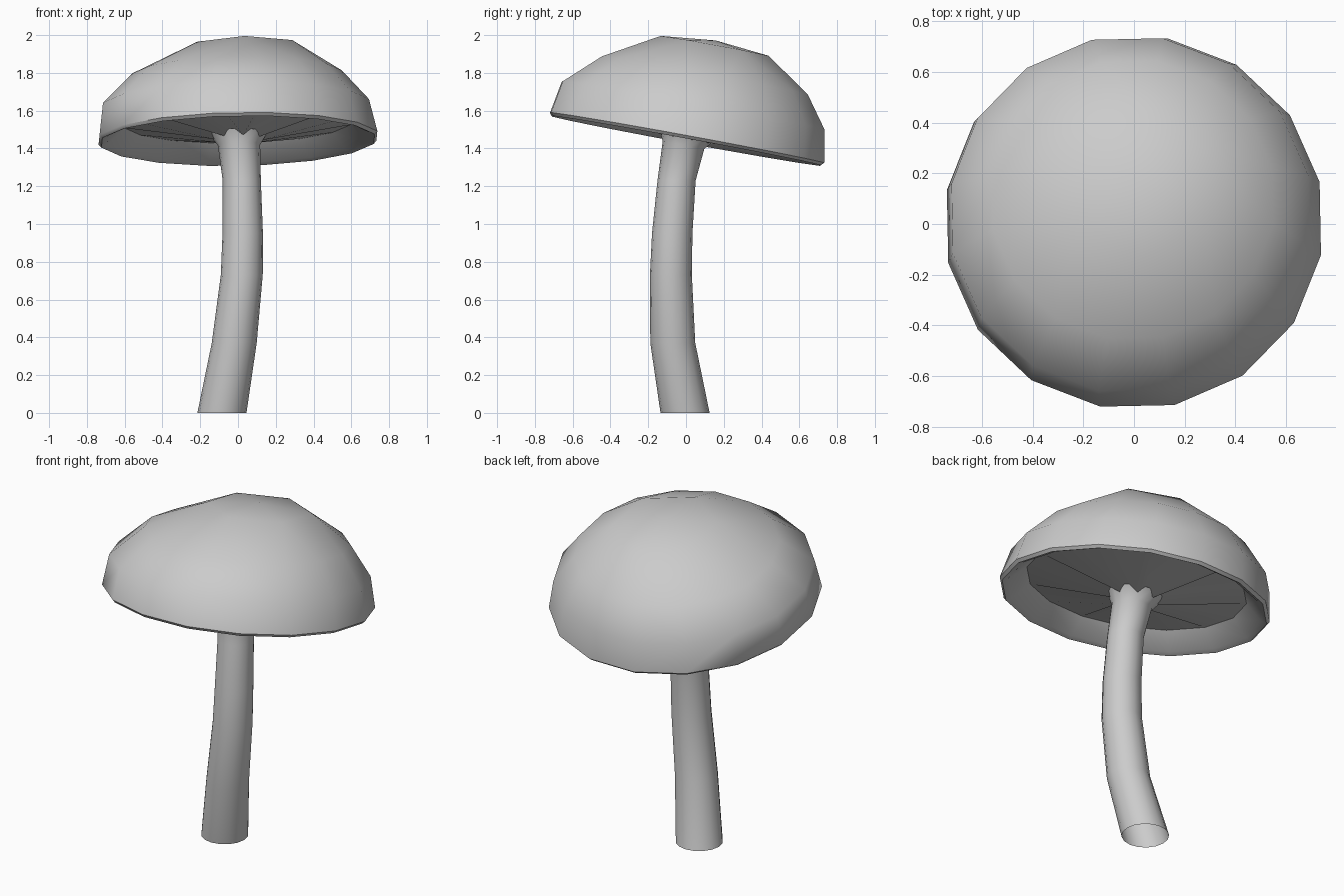
import bpy, bmesh
from math import sin, cos, pi, radians
from mathutils import Matrix, Vector

if "Cube" in bpy.data.objects:
    bpy.data.objects.remove(bpy.data.objects["Cube"])

# Tilted frame of the cap: origin at the centre of the rim plane
TILT = (Matrix.Translation((0, 0.003, 1.44))
        @ Matrix.Rotation(radians(-1), 4, 'Y')
        @ Matrix.Rotation(radians(-10.4), 4, 'X'))


def ring(bm, n, r, c, start=0.0, frame=None):
    pts = [Vector((c[0] + r * cos(start + 2 * pi * i / n),
                   c[1] + r * sin(start + 2 * pi * i / n), c[2])) for i in range(n)]
    return [bm.verts.new(frame @ p if frame else p) for p in pts]


def skin(bm, a, b):
    n = len(a)
    return [bm.faces.new((a[i], a[(i + 1) % n], b[(i + 1) % n], b[i])) for i in range(n)]


def finish(bm, name, angle):
    bmesh.ops.recalc_face_normals(bm, faces=bm.faces[:])
    me = bpy.data.meshes.new(name)
    bm.to_mesh(me)
    bm.free()
    ob = bpy.data.objects.new(name, me)
    bpy.context.collection.objects.link(ob)
    bpy.ops.object.select_all(action='DESELECT')
    ob.select_set(True)
    bpy.context.view_layer.objects.active = ob
    bpy.ops.object.shade_smooth_by_angle(angle=radians(angle))
    return ob


# Cap: a faceted dome hulled from rings that get coarser towards the top
bm = bmesh.new()
A = radians(12.5)
rim = ring(bm, 16, 0.735, (0, 0, 0), A)
ring(bm, 16, 0.75, (0, 0, 0.016), A)
ring(bm, 16, 0.718, (-0.01, 0, 0.19), A)
ring(bm, 16, 0.565, (0, 0.03, 0.357), A)
ring(bm, 6, 0.29, (0.045, 0.055, 0.521), radians(-90))
bm.verts.new((0.045, 0.055, 0.55))
bmesh.ops.convex_hull(bm, input=bm.verts[:])
rim_set = set(rim)
bottom = [f for f in bm.faces if all(v in rim_set for v in f.verts)]
bmesh.ops.delete(bm, geom=bottom, context='FACES_ONLY')
loose = [e for e in bm.edges if not e.link_faces]
bmesh.ops.delete(bm, geom=loose, context='EDGES')

# Underside: recessed dish, pleated towards the stem
lip = ring(bm, 16, 0.705, (0, 0, 0.012), A)
outer = ring(bm, 16, 0.61, (0, 0, 0.10), A)
inner = ring(bm, 16, 0.13, (0, 0, 0.025), A)
for i, v in enumerate(inner):
    v.co.z += 0.018 if i % 2 else -0.018
skin(bm, rim, lip)
skin(bm, lip, outer)
skin(bm, outer, inner)
bm.transform(TILT)
finish(bm, "mushroom_cap", 50)

# Stem: curved, tapered open tube that flares into the cap
bm = bmesh.new()
path = [(-0.085, -0.005, 0, 0.13), (-0.02, -0.07, 0.37, 0.119),
        (0.02, -0.08, 0.73, 0.111), (0.025, -0.073, 0.95, 0.107),
        (0.02, -0.05, 1.23, 0.101)]
rings = [ring(bm, 16, r, (x, y, z)) for x, y, z, r in path]
rings.append(ring(bm, 16, 0.112, (0.005, -0.012, -0.025), 0, TILT))
rings.append(ring(bm, 16, 0.155, (0, 0, 0.04), 0, TILT))
for a, b in zip(rings, rings[1:]):
    skin(bm, a, b)
finish(bm, "mushroom_stem", 60)
